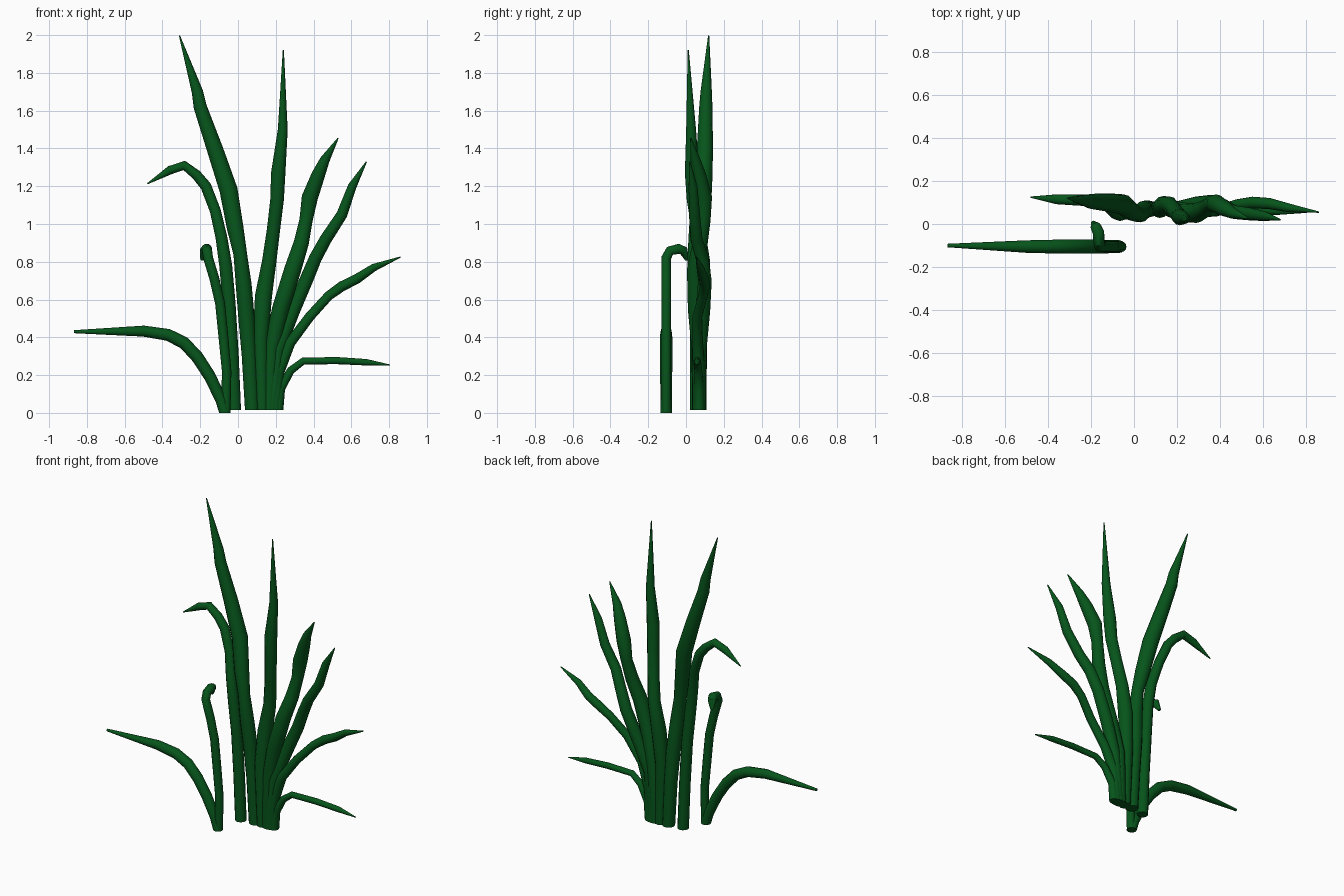
import bpy, bmesh, math
from mathutils import Vector

SIDES = 12
green = bpy.data.materials.new("leaf_green")
green.diffuse_color = (0.002, 0.09, 0.011, 1)


def blade(name, pts):
    """Sweep a round section along (x, y, z, radius) points, mitred at bends."""
    path = [Vector(p[:3]) for p in pts]
    n = len(path)
    seg = [(path[i + 1] - path[i]).normalized() for i in range(n - 1)]
    bm = bmesh.new()
    rings = []
    t_old, u = Vector((0, 0, 1)), Vector((1, 0, 0))
    for i in range(n):
        if i == 0:
            t = Vector((0, 0, 1))          # flat cut on the ground
        elif i == n - 1:
            t = seg[-1]
        else:
            t = (seg[i - 1] + seg[i]).normalized()
        u = t_old.rotation_difference(t) @ u
        v = t.cross(u)
        t_old = t
        r = pts[i][3]
        rings.append([bm.verts.new(path[i] + r * (math.cos(a) * u + math.sin(a) * v))
                      for a in (2 * math.pi * k / SIDES for k in range(SIDES))])
    for a, b in zip(rings, rings[1:]):
        for k in range(SIDES):
            m = (k + 1) % SIDES
            bm.faces.new((a[k], a[m], b[m], b[k]))
    bm.faces.new(rings[0][::-1])
    bm.faces.new(rings[-1])
    me = bpy.data.meshes.new(name)
    bm.to_mesh(me)
    bm.free()
    me.materials.append(green)
    ob = bpy.data.objects.new(name, me)
    bpy.context.collection.objects.link(ob)
    bpy.ops.object.select_all(action='DESELECT')
    ob.select_set(True)
    bpy.context.view_layer.objects.active = ob
    bpy.ops.object.shade_smooth_by_angle(angle=math.radians(40))


# Upright blades
blade("tall_left_blade", [
    (0.075, 0.07, 0.015, .038), (0.06, 0.07, 0.3, .04), (0.045, 0.065, 0.5, .043),
    (0.03, 0.05, 0.68, .042), (0.012, 0.045, 0.84, .036), (-0.015, 0.06, 0.98, .044),
    (-0.05, 0.09, 1.18, .048), (-0.12, 0.10, 1.39, .043), (-0.2, 0.105, 1.62, .035),
    (-0.215, 0.107, 1.70, .03), (-0.31, 0.12, 1.998, .003)])
blade("tall_right_blade", [
    (0.13, 0.07, 0.015, .036), (0.12, 0.07, 0.4, .042), (0.135, 0.085, 0.62, .045),
    (0.165, 0.09, 0.8, .038), (0.188, 0.065, 0.97, .035), (0.207, 0.04, 1.13, .036),
    (0.213, 0.032, 1.27, .038), (0.237, 0.027, 1.5, .026), (0.24, 0.012, 1.92, .003)])
blade("right_arched_blade", [
    (0.165, 0.07, 0.015, .036), (0.18, 0.07, 0.35, .042), (0.225, 0.055, 0.55, .045),
    (0.29, 0.05, 0.76, .045), (0.335, 0.075, 0.9, .04), (0.36, 0.095, 1.02, .035),
    (0.38, 0.095, 1.14, .043), (0.425, 0.07, 1.26, .036), (0.46, 0.05, 1.34, .026),
    (0.53, 0.025, 1.455, .003)])
blade("right_outer_blade", [
    (0.18, 0.07, 0.015, .036), (0.21, 0.07, 0.33, .038), (0.29, 0.09, 0.54, .038),
    (0.36, 0.10, 0.7, .036), (0.41, 0.085, 0.82, .034), (0.465, 0.055, 0.92, .032),
    (0.55, 0.045, 1.05, .029), (0.605, 0.037, 1.2, .023), (0.68, 0.02, 1.33, .003)])

# Leaning blades on the right
blade("right_leaning_blade", [
    (0.195, 0.07, 0.015, .034), (0.215, 0.07, 0.22, .032), (0.275, 0.06, 0.37, .028),
    (0.38, 0.06, 0.51, .026), (0.48, 0.09, 0.62, .025), (0.55, 0.10, 0.67, .027),
    (0.63, 0.095, 0.71, .026), (0.72, 0.075, 0.77, .02), (0.86, 0.055, 0.825, .003)])
blade("right_low_blade", [
    (0.21, 0.07, 0.015, .03), (0.225, 0.07, 0.13, .025), (0.28, 0.065, 0.225, .021),
    (0.345, 0.06, 0.274, .019), (0.52, 0.06, 0.277, .019), (0.68, 0.06, 0.268, .017),
    (0.805, 0.055, 0.253, .003)])

# Drooping blade on the left
blade("left_drooping_blade", [
    (-0.018, 0.055, 0.015, .034), (-0.03, 0.055, 0.3, .034), (-0.047, 0.055, 0.58, .034),
    (-0.065, 0.048, 0.78, .034), (-0.088, 0.055, 0.93, .031), (-0.12, 0.085, 1.07, .029),
    (-0.17, 0.105, 1.2, .029), (-0.22, 0.11, 1.26, .027), (-0.285, 0.112, 1.31, .025),
    (-0.36, 0.115, 1.285, .023), (-0.48, 0.125, 1.213, .003)])

# Two separate front blades
blade("front_hooked_blade", [
    (-0.065, -0.105, 0.0, .025), (-0.06, -0.105, 0.22, .025), (-0.08, -0.105, 0.43, .026),
    (-0.095, -0.105, 0.58, .026), (-0.125, -0.105, 0.71, .026), (-0.158, -0.105, 0.82, .026),
    (-0.163, -0.085, 0.858, .026), (-0.165, -0.04, 0.868, .028), (-0.178, -0.012, 0.858, .025),
    (-0.19, 0.006, 0.81, .01)])
blade("front_low_blade", [
    (-0.07, -0.105, 0.0, .03), (-0.09, -0.105, 0.07, .03), (-0.15, -0.105, 0.195, .032),
    (-0.215, -0.105, 0.295, .033), (-0.285, -0.105, 0.37, .033), (-0.37, -0.105, 0.413, .032),
    (-0.5, -0.105, 0.433, .029), (-0.868, -0.1, 0.43, .008)])
